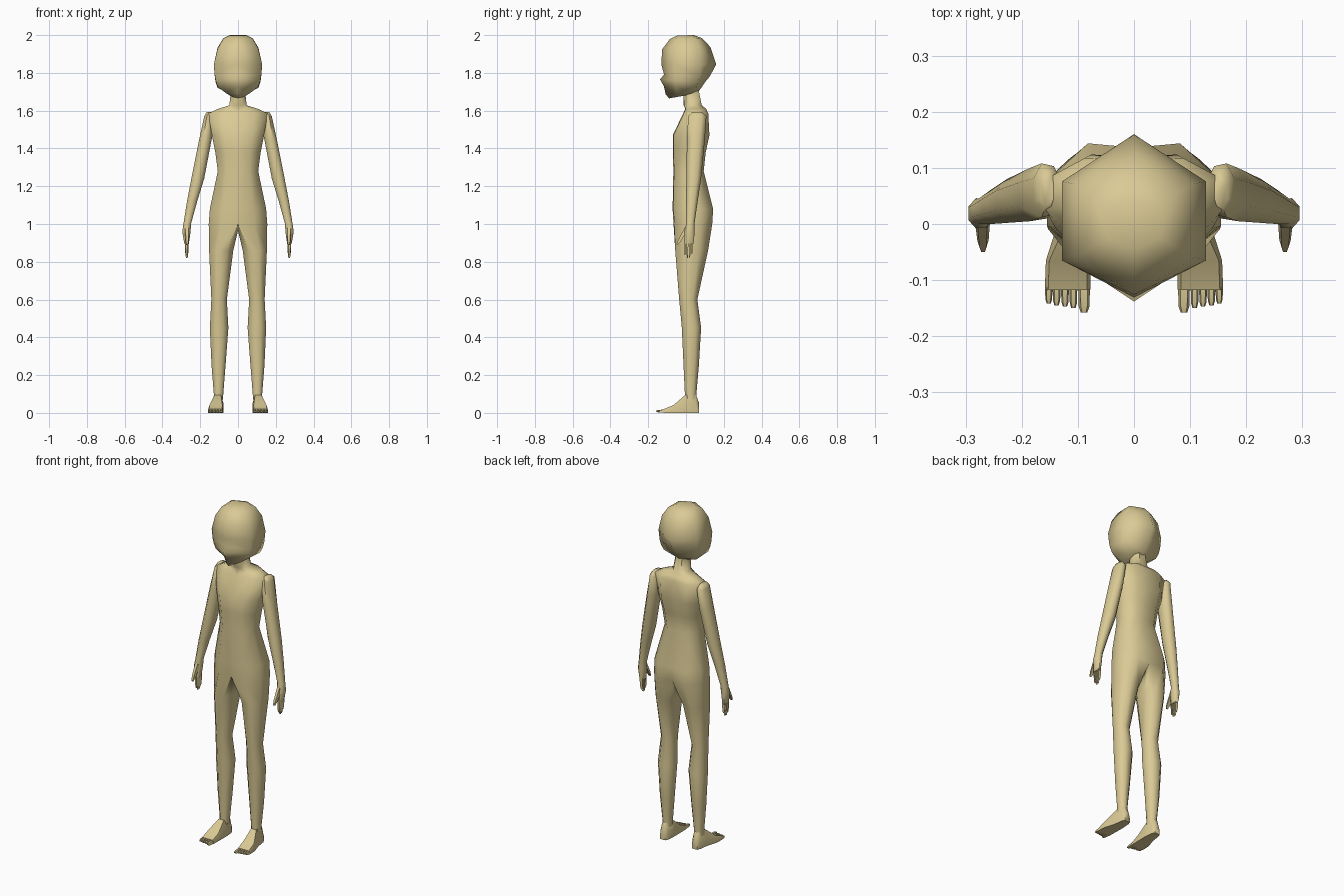
import bpy, bmesh, math
from mathutils import Vector

if "Cube" in bpy.data.objects:
    bpy.data.objects.remove(bpy.data.objects["Cube"])

skin = bpy.data.materials.new("skin")
skin.diffuse_color = (0.70, 0.59, 0.30, 1)
skin.use_nodes = True
skin.node_tree.nodes["Principled BSDF"].inputs["Base Color"].default_value = skin.diffuse_color


def loft(bm, rings, closed=True, cap_start=False, cap_end=False):
    """Bridge rings of points that all have the same count."""
    vs = [[bm.verts.new(p) for p in r] for r in rings]
    n = len(vs[0])
    for a, b in zip(vs, vs[1:]):
        for i in range(n if closed else n - 1):
            j = (i + 1) % n
            bm.faces.new((a[i], a[j], b[j], b[i]))
    if cap_start:
        bm.faces.new(vs[0])
    if cap_end:
        bm.faces.new(vs[-1])


def finish(name, bm, angle=60):
    """Weld, mirror across x = 0 and shade."""
    bmesh.ops.remove_doubles(bm, verts=bm.verts, dist=0.0005)
    bmesh.ops.recalc_face_normals(bm, faces=bm.faces)
    me = bpy.data.meshes.new(name)
    bm.to_mesh(me)
    bm.free()
    ob = bpy.data.objects.new(name, me)
    bpy.context.collection.objects.link(ob)
    me.materials.append(skin)
    m = ob.modifiers.new("mirror", 'MIRROR')
    m.use_clip = True
    m.merge_threshold = 0.001
    bpy.ops.object.select_all(action='DESELECT')
    ob.select_set(True)
    bpy.context.view_layer.objects.active = ob
    bpy.ops.object.shade_smooth_by_angle(angle=math.radians(angle))
    return ob


HALF = [(0, -1), (.55, -.96), (1, -.4), (1, .4), (.55, .97), (0, .9)]
OCT = [(-.5, -.9), (.4, -1), (1, -.45), (1, .45), (.4, 1), (-.5, .9), (-1, .4), (-1, -.4)]


def section(shape, z, cx, w, f, b):
    """Horizontal section: centre x, half width, front y, back y."""
    return [(cx + u * w, (f + b) / 2 + v * (b - f) / 2, z) for u, v in shape]


def digit(bm, a, b, wa, wb, ta, tb, tip=.75):
    """Tapered finger or toe from a to b; side across, thickness up."""
    a, b = Vector(a), Vector(b)
    d = (b - a).normalized()
    side = Vector((1, 0, 0))
    up = d.cross(side)
    rings = []
    for t, s in ((0, 1), (tip, 1), (1, .6)):
        p, w, h = a.lerp(b, t), wa + (wb - wa) * t, ta + (tb - ta) * t
        rings.append([p + side * (x * w * s) + up * (y * h * s)
                      for x, y in ((-1, -.6), (-.6, 1), (.6, 1), (1, -.6))])
    loft(bm, rings, cap_end=True)


# torso and neck: half rings, continued into the leg below
bm = bmesh.new()
torso = [section(HALF, z, 0, w, f, b) for z, w, f, b in (
    (1.0, .155, -.066, .142), (1.08, .149, -.071, .147), (1.28, .107, -.067, .096),
    (1.38, .12, -.069, .107), (1.47, .138, -.07, .127), (1.585, .158, -.015, .12),
    (1.61, .105, -.004, .108), (1.628, .046, -.012, .085),
    (1.70, .038, -.015, .07), (1.73, .038, -.01, .065))]
loft(bm, torso, closed=False)

# leg: first ring is the torso bottom plus the crotch
hip = torso[0] + [(0, .085, .965), (0, -.01, .965)]
legs = [section(OCT, z, cx, w, f, b) for z, cx, w, f, b in (
    (.86, .089, .064, -.057, .117), (.60, .1, .041, -.036, .06),
    (.45, .1, .049, -.022, .08), (.25, .103, .037, -.013, .068),
    (.10, .103, .025, -.006, .055), (.07, .104, .025, -.006, .055))]
loft(bm, [hip] + legs)
finish("torso_and_legs", bm)

# head: six-sided rings (front z, back z, half width, front, side front, side back, back)
bm = bmesh.new()
rings = []
for zf, zb, w, f, sf, sb, b in (
        (1.998, 2.0, .045, -.045, -.025, .03, .04),
        (1.98, 1.984, .078, -.085, -.042, .055, .085),
        (1.925, 1.936, .108, -.126, -.06, .072, .13),
        (1.845, 1.845, .128, -.131, -.065, .076, .16),
        (1.79, 1.78, .123, -.116, -.063, .072, .125),
        (1.766, 1.75, .119, -.138, -.06, .065, .1),
        (1.73, 1.72, .108, -.117, -.055, .055, .08),
        (1.687, 1.70, .062, -.108, -.045, .03, .065),
        (1.665, 1.69, .03, -.09, -.05, .01, .05)):
    def zat(y): return zf + (zb - zf) * (y - f) / (b - f)
    rings.append([(0, f, zf), (w, sf, zat(sf)), (w, sb, zat(sb)), (0, b, zb)])
loft(bm, rings, closed=False, cap_start=True, cap_end=True)
finish("head", bm, 75)

# arm and palm
bm = bmesh.new()
arm = [section(OCT, z, cx, w, f, b) for z, cx, w, f, b in (
    (1.592, .154, .012, .03, .088), (1.57, .155, .024, .012, .108),
    (1.45, .172, .033, .005, .1), (1.24, .213, .034, .002, .08),
    (1.12, .243, .027, .0, .062), (1.0, .269, .02, .0, .045),
    (.96, .273, .022, -.008, .046), (.895, .272, .012, -.01, .04))]
loft(bm, arm, cap_start=True, cap_end=True)

# fingers and thumb
for y, tip in ((-.003, .835), (.009, .82), (.021, .822), (.032, .84)):
    digit(bm, (.272, y, .905), (.271, y - .001, tip), .010, .007, .0058, .0045)
digit(bm, (.27, .005, .975), (.269, -.046, .89), .014, .009, .013, .008)
finish("arms_and_hands", bm)

# foot: upright sections from heel to ball (y, inner x, outer x, top z)
bm = bmesh.new()
foot = []
for y, xi, xo, zt in ((.07, .088, .122, .05), (.052, .08, .13, .098), (-.005, .076, .138, .094),
                      (-.065, .077, .157, .042), (-.118, .078, .159, .02)):
    m, k = (xi + xo) / 2, .55 if y > -.03 else .85
    h = (xo - xi) / 2
    foot.append([(m - h, y, 0), (m + h, y, 0), (m + h, y, zt * .5),
                 (m + h * k, y, zt), (m - h * k, y, zt), (m - h, y, zt * .5)])
loft(bm, foot, cap_start=True, cap_end=True)

# toes, big toe on the inside
for x, end, w in ((.089, -.158, .0105), (.108, -.15, .007), (.123, -.147, .007),
                  (.138, -.145, .007), (.152, -.142, .0065)):
    digit(bm, (x, -.112, .0075), (x, end, .0075), w, w * .9, .010, .008)
finish("feet", bm)
